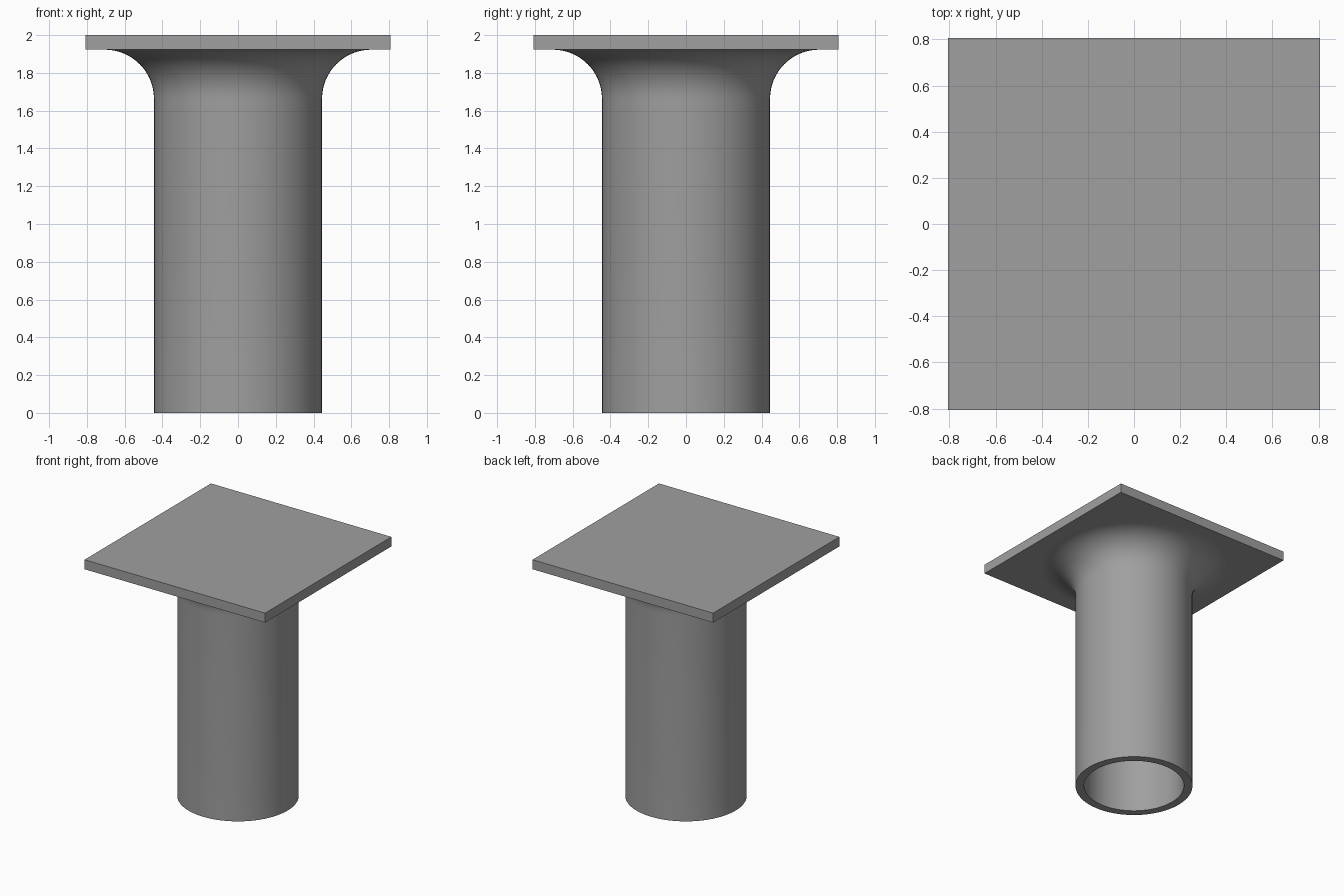
import bpy, bmesh, math

if "Cube" in bpy.data.objects:
    bpy.data.objects.remove(bpy.data.objects["Cube"])

PLATE_HALF, PLATE_BOTTOM, TOP = 0.807, 1.923, 2.0
OUTER, INNER, FILLET = 0.445, 0.38, 0.26
SEGMENTS = 96

grey = bpy.data.materials.new("grey metal")
grey.diffuse_color = (0.35, 0.35, 0.35, 1)
grey.use_nodes = True
grey.node_tree.nodes["Principled BSDF"].inputs["Base Color"].default_value = grey.diffuse_color


def finish(name, bm):
    mesh = bpy.data.meshes.new(name)
    bm.normal_update()
    bm.to_mesh(mesh)
    bm.free()
    obj = bpy.data.objects.new(name, mesh)
    bpy.context.collection.objects.link(obj)
    mesh.materials.append(grey)
    return obj


# Square top plate
bm = bmesh.new()
bmesh.ops.create_cube(bm, size=1)
for v in bm.verts:
    v.co.x *= 2 * PLATE_HALF
    v.co.y *= 2 * PLATE_HALF
    v.co.z = TOP if v.co.z > 0 else PLATE_BOTTOM
finish("top_plate", bm)

# Hollow tube profile, flaring into the plate with a quarter-circle fillet
profile = [(INNER, PLATE_BOTTOM), (INNER, 0), (OUTER, 0)]
for i in range(17):
    a = math.pi / 2 * i / 16
    profile.append((OUTER + FILLET * (1 - math.cos(a)),
                    PLATE_BOTTOM - FILLET * (1 - math.sin(a))))

# Revolve the profile around z
bm = bmesh.new()
verts = [bm.verts.new((r, 0, z)) for r, z in profile]
edges = [bm.edges.new(pair) for pair in zip(verts, verts[1:])]
bmesh.ops.spin(bm, geom=verts + edges, cent=(0, 0, 0), axis=(0, 0, 1),
               angle=2 * math.pi, steps=SEGMENTS, use_merge=True)
bmesh.ops.remove_doubles(bm, verts=bm.verts, dist=1e-5)

# Orient faces: bore inward, everything else outward and down
bm.normal_update()
for f in bm.faces:
    c = f.calc_center_median()
    n = f.normal
    radial = n.x * c.x + n.y * c.y
    bore = c.to_2d().length < INNER + 0.001
    if (bore and radial > 0) or (not bore and radial - n.z < 0):
        f.normal_flip()
tube = finish("flared_tube", bm)

bpy.ops.object.select_all(action="DESELECT")
tube.select_set(True)
bpy.context.view_layer.objects.active = tube
bpy.ops.object.shade_smooth_by_angle(angle=math.radians(30))
